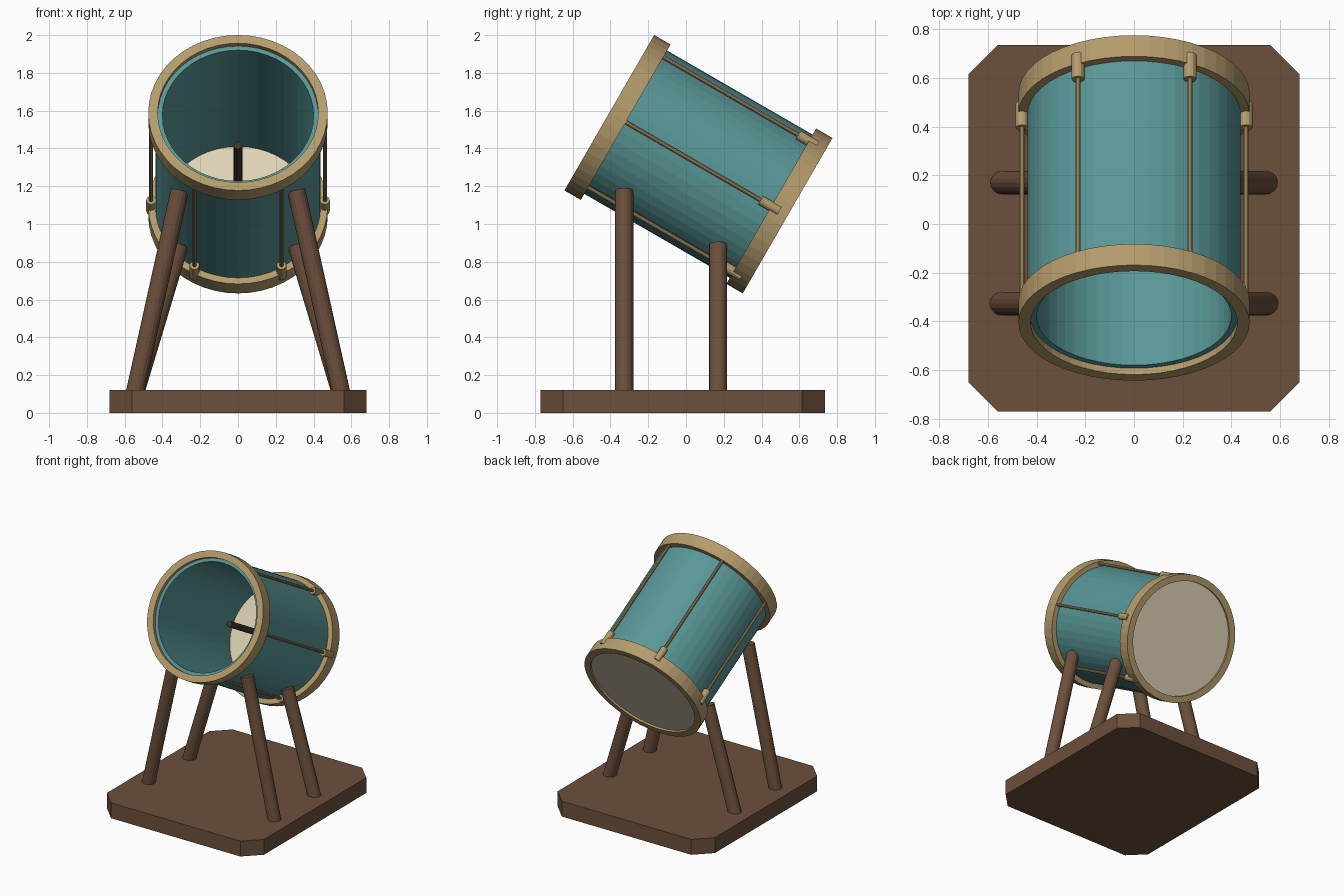
import bpy, bmesh, math
from mathutils import Matrix, Vector

if "Cube" in bpy.data.objects:
    bpy.data.objects.remove(bpy.data.objects["Cube"])


def material(name, rgb):
    m = bpy.data.materials.new(name)
    m.diffuse_color = (*rgb, 1)
    m.use_nodes = True
    m.node_tree.nodes["Principled BSDF"].inputs["Base Color"].default_value = m.diffuse_color
    return m


TEAL = material("teal_paint", (0.10, 0.31, 0.31))
TAN = material("tan_wood", (0.46, 0.33, 0.15))
BROWN = material("brown_wood", (0.15, 0.08, 0.045))
DARK = material("dark_wood", (0.06, 0.033, 0.02))
CREAM = material("cream_skin", (0.74, 0.65, 0.47))

# Drum frame: local z runs from the open front rim down to the skin at the back
DRUM = Matrix.Translation((0, -0.406, 1.589)) @ Matrix.Rotation(math.radians(-120), 4, 'X')


def finish(name, bm, mat):
    bmesh.ops.recalc_face_normals(bm, faces=bm.faces[:])
    mesh = bpy.data.meshes.new(name)
    bm.to_mesh(mesh)
    bm.free()
    mesh.materials.append(mat)
    obj = bpy.data.objects.new(name, mesh)
    bpy.context.collection.objects.link(obj)
    return obj


def ring(name, r_in, r_out, s0, s1, mat, n=48):
    """Hollow tube along the drum axis."""
    bm = bmesh.new()
    loops = []
    for r, s in ((r_in, s0), (r_out, s0), (r_out, s1), (r_in, s1)):
        loops.append([bm.verts.new((r * math.cos(2 * math.pi * i / n),
                                    r * math.sin(2 * math.pi * i / n), s)) for i in range(n)])
    for a, b in zip(loops, loops[1:] + loops[:1]):
        for i in range(n):
            j = (i + 1) % n
            bm.faces.new((a[i], a[j], b[j], b[i]))
    bm.transform(DRUM)
    return finish(name, bm, mat)


def rod(name, p0, p1, r, mat, n=16):
    """Solid cylinder between two points."""
    p0, p1 = Vector(p0), Vector(p1)
    d = p1 - p0
    bm = bmesh.new()
    bmesh.ops.create_cone(bm, cap_ends=True, segments=n, radius1=r, radius2=r, depth=d.length)
    bm.transform(Matrix.Translation((p0 + p1) / 2) @ d.to_track_quat('Z', 'Y').to_matrix().to_4x4())
    return finish(name, bm, mat)


def axial(name, x, y, s0, s1, r, mat, n=16):
    return rod(name, DRUM @ Vector((x, y, s0)), DRUM @ Vector((x, y, s1)), r, mat, n)


# Base board with cut corners
bm = bmesh.new()
X, Y0, Y1, C = 0.68, -0.77, 0.735, 0.12
outline = [(X - C, Y0), (X, Y0 + C), (X, Y1 - C), (X - C, Y1),
           (C - X, Y1), (-X, Y1 - C), (-X, Y0 + C), (C - X, Y0)]
bottom = bm.faces.new([bm.verts.new((x, y, 0)) for x, y in outline])
top = bmesh.ops.extrude_face_region(bm, geom=[bottom])["geom"]
bmesh.ops.translate(bm, vec=(0, 0, 0.12),
                    verts=[v for v in top if isinstance(v, bmesh.types.BMVert)])
finish("base_board", bm, BROWN)

# Four splayed legs
for side, sx in (("left", -1), ("right", 1)):
    for end, y, z, x in (("front", -0.327, 1.18, 0.308), ("back", 0.17, 0.893, 0.308)):
        rod(f"{end}_{side}_leg", (sx * 0.552, y, 0.08), (sx * x, y, z), 0.048, BROWN)

# Shell, hoops and skin
ring("drum_shell", 0.40, 0.438, 0.03, 1.055, TEAL)
ring("front_hoop", 0.425, 0.475, 0.0, 0.10, TAN)
ring("back_hoop", 0.425, 0.475, 0.99, 1.09, TAN)
axial("drum_skin", 0, 0, 1.05, 1.075, 0.43, CREAM, 48)

# Friction stick fixed to the middle of the skin
axial("friction_stick", 0, 0, 0.345, 1.055, 0.023, DARK, 12)

# Six tension rods with their lugs
for i in range(6):
    a = i * math.pi / 3
    x, y = 0.46 * math.cos(a), 0.46 * math.sin(a)
    axial(f"tension_rod_{i + 1}", x, y, 0.05, 1.0, 0.011, TAN, 10)
    axial(f"tension_lug_{i + 1}", x, y, 0.925, 1.04, 0.026, TAN, 12)
